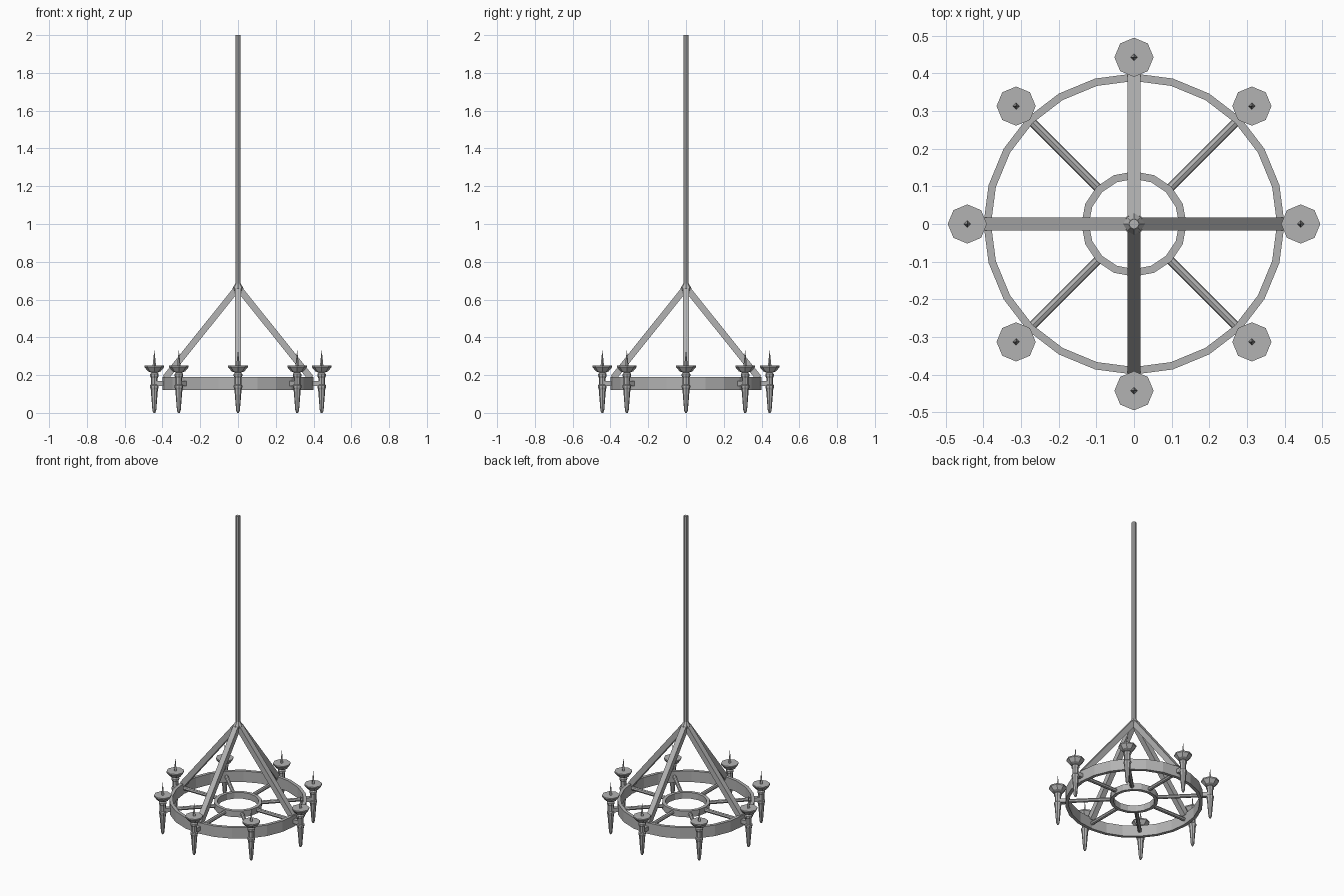
import bpy, math
from mathutils import Vector, Matrix

cube = bpy.data.objects.get("Cube")
if cube:
    bpy.data.objects.remove(cube)

iron = bpy.data.materials.new("grey_iron")
iron.use_nodes = True
COLOUR = (0.45, 0.45, 0.45, 1)
iron.diffuse_color = COLOUR
iron.node_tree.nodes["Principled BSDF"].inputs["Base Color"].default_value = COLOUR


def make(name, verts, faces):
    mesh = bpy.data.meshes.new(name)
    mesh.from_pydata(verts, [], faces)
    mesh.materials.append(iron)
    obj = bpy.data.objects.new(name, mesh)
    bpy.context.collection.objects.link(obj)
    return obj


def lathe(name, profile, sides, centre=(0, 0), closed=False):
    """Spin (radius, z) points, listed from bottom to top, around a vertical axis."""
    n = len(profile)
    verts = []
    for i in range(sides):
        a = math.tau * i / sides
        verts += [(centre[0] + r * math.cos(a), centre[1] + r * math.sin(a), z) for r, z in profile]
    faces = []
    for i in range(sides):
        j = (i + 1) % sides
        for k in range(n if closed else n - 1):
            m = (k + 1) % n
            faces.append((i * n + k, j * n + k, j * n + m, i * n + m))
    if not closed:
        faces.append([i * n for i in reversed(range(sides))])
        faces.append([i * n + n - 1 for i in range(sides)])
    return make(name, verts, faces)


def hoop(name, inner, outer, low, high, sides):
    return lathe(name, [(inner, low), (outer, low), (outer, high), (inner, high)], sides, closed=True)


def bar(name, start, end, radius, sides, turn=0.0):
    """Straight prism between two points."""
    start, end = Vector(start), Vector(end)
    axis = end - start
    obj = lathe(name, [(radius, 0), (radius, axis.length)], sides)
    side = Vector((0, 0, 1)).cross(axis).normalized()
    up = axis.normalized()
    basis = Matrix((side, up.cross(side), up)).transposed().to_4x4()
    obj.data.transform(Matrix.Translation(start) @ basis @ Matrix.Rotation(turn, 4, "Z"))
    return obj


def polar(radius, angle, z):
    return (radius * math.cos(angle), radius * math.sin(angle), z)


# Wheel
hoop("outer_ring", 0.38, 0.40, 0.12, 0.19, 24)
hoop("inner_ring", 0.12, 0.14, 0.135, 0.175, 16)

# Hanging rod and the collar that gathers the braces
lathe("hanging_rod", [(0.0135, 0.66), (0.0135, 2.0)], 8)
lathe("collar", [(0.018, 0.64), (0.028, 0.65), (0.028, 0.662), (0.014, 0.685)], 8)

# Sloping braces
for i in range(4):
    a = math.tau * i / 4
    bar(f"brace_{i + 1}", polar(0.385, a, 0.185), polar(0.008, a, 0.655), 0.024, 4, math.pi / 4)

# Spokes, arms and candle holders
HOLDER = [(0.005, 0.0), (0.01, 0.012), (0.019, 0.125), (0.023, 0.135), (0.023, 0.145),
          (0.018, 0.15), (0.018, 0.185), (0.023, 0.195), (0.023, 0.205), (0.015, 0.213),
          (0.034, 0.22), (0.052, 0.242), (0.052, 0.25)]
for i in range(8):
    a = math.tau * i / 8
    x, y, _ = polar(0.443, a, 0)
    bar(f"spoke_{i + 1}", polar(0.13, a, 0.155), polar(0.39, a, 0.155), 0.012, 8)
    bar(f"holder_arm_{i + 1}", polar(0.39, a, 0.155), polar(0.443, a, 0.155), 0.018, 4, math.pi / 4)
    lathe(f"candle_holder_{i + 1}", HOLDER, 8, (x, y))
    lathe(f"candle_spike_{i + 1}", [(0.009, 0.248), (0.006, 0.28), (0.0005, 0.33)], 4, (x, y))
